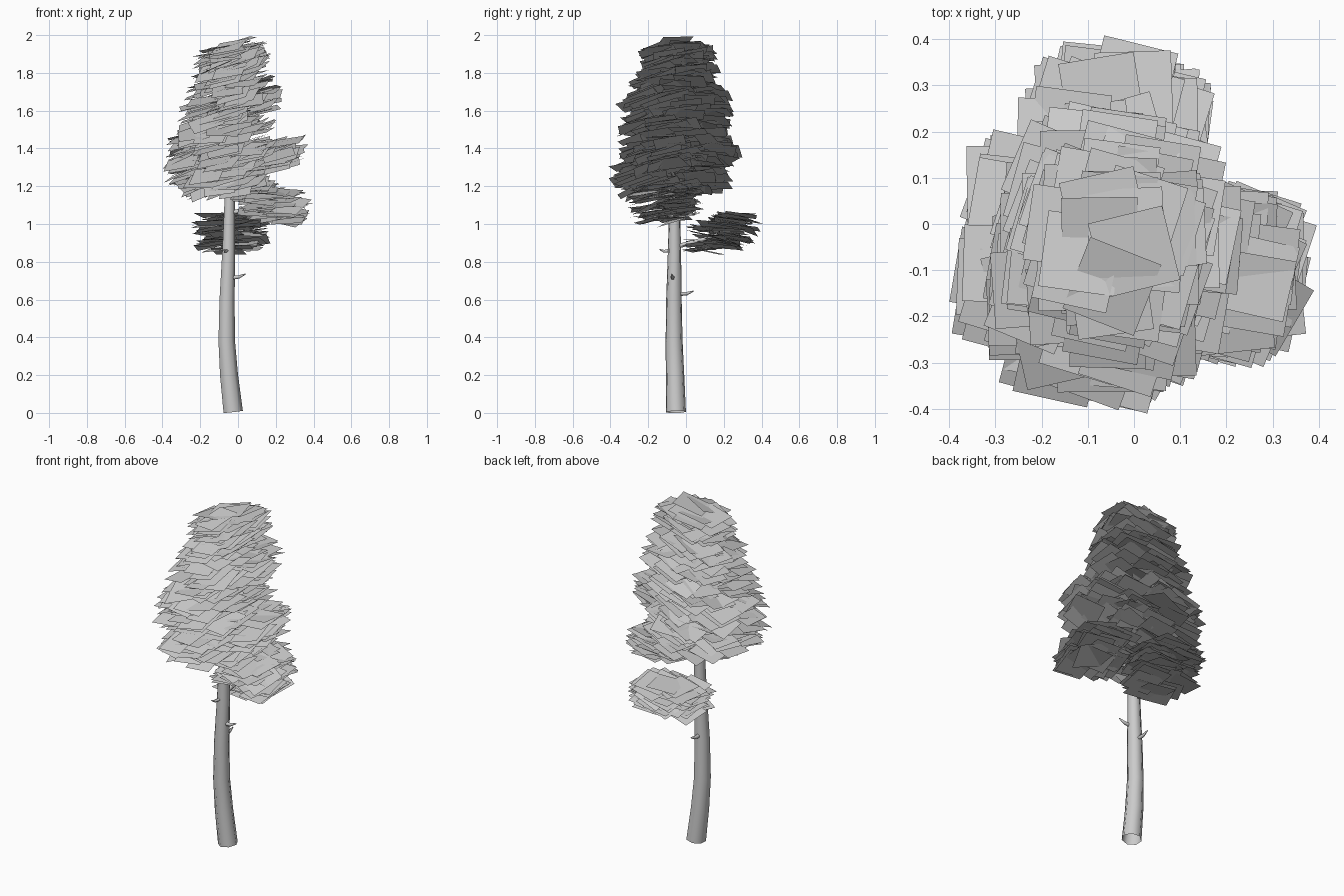
import bpy, bmesh, math, random
from mathutils import Vector

if "Cube" in bpy.data.objects:
    bpy.data.objects.remove(bpy.data.objects["Cube"])

random.seed(11)


def finish(name, bm, smooth):
    me = bpy.data.meshes.new(name)
    bm.to_mesh(me)
    bm.free()
    for p in me.polygons:
        p.use_smooth = smooth
    ob = bpy.data.objects.new(name, me)
    bpy.context.collection.objects.link(ob)
    return ob


def tube(name, path, sides):
    """Skin rings along a path of (x, y, z, radius); last ring is capped."""
    bm = bmesh.new()
    rings = []
    for i, (x, y, z, r) in enumerate(path):
        a, b = path[max(i - 1, 0)], path[min(i + 1, len(path) - 1)]
        d = (Vector(b[:3]) - Vector(a[:3])).normalized()
        ref = Vector((1, 0, 0)) if abs(d.x) < 0.6 else Vector((0, 0, 1))
        u = (ref - d * ref.dot(d)).normalized()
        v = d.cross(u)
        rings.append([bm.verts.new(Vector((x, y, z)) + r * (u * math.cos(t) + v * math.sin(t)))
                      for t in (math.tau * k / sides for k in range(sides))])
    for p, q in zip(rings, rings[1:]):
        for k in range(sides):
            n = (k + 1) % sides
            bm.faces.new((p[k], p[n], q[n], q[k]))
    bm.faces.new(rings[-1])
    return finish(name, bm, True)


def card(bm, c, sx, sy, size=0.165):
    """Square leaf card with slopes sx, sy along x and y, kept inside the bounds."""
    a = math.radians(random.gauss(-9, 9))
    h = size / 2
    cx = max(-0.305, min(0.305, c[0]))
    cy = max(-0.315, min(0.315, c[1]))
    vs = []
    for px, py in ((-h, -h), (h, -h), (h, h), (-h, h)):
        x = px * math.cos(a) - py * math.sin(a)
        y = px * math.sin(a) + py * math.cos(a)
        vs.append(bm.verts.new((cx + x, cy + y, c[2] + sx * x + sy * y)))
    bm.faces.new(vs)


def disc():
    r, t = random.random() ** 0.4, random.random() * math.tau
    return r * math.cos(t), r * math.sin(t)


# Trunk, open at the base
tube("trunk", [(-0.028, -0.053, 0.005, 0.054), (-0.05, -0.058, 0.2, 0.05),
               (-0.062, -0.063, 0.38, 0.046), (-0.06, -0.064, 0.6, 0.042),
               (-0.051, -0.061, 0.85, 0.036), (-0.045, -0.06, 1.15, 0.028),
               (-0.05, -0.06, 1.5, 0.017), (-0.03, -0.055, 1.9, 0.005)], 7)

# Broken branch stubs and boughs
for name, p, q, r in (
        ("right_stub", (-0.03, -0.07, 0.715), (0.04, -0.075, 0.735), 0.012),
        ("back_stub", (-0.06, -0.03, 0.63), (-0.06, 0.04, 0.645), 0.012),
        ("front_stub", (-0.06, -0.09, 0.858), (-0.075, -0.14, 0.865), 0.01),
        ("back_bough", (-0.05, -0.05, 0.88), (-0.04, 0.27, 0.98), 0.013),
        ("right_bough", (-0.04, -0.06, 1.06), (0.29, -0.1, 1.12), 0.013),
        ("upper_right_bough", (-0.04, -0.06, 1.25), (0.24, -0.12, 1.38), 0.012)):
    mid = [(s + e) / 2 for s, e in zip(p, q)]
    mid[2] -= 0.006
    tube(name, [(*p, r), (*mid, r * 0.8), (*q, r * 0.25)], 5)

# Main crown: extents (z, x0, x1, y0, y1) per level
levels = [(1.14, -0.26, 0.20, -0.30, 0.14), (1.22, -0.37, 0.19, -0.42, 0.29),
          (1.36, -0.42, 0.22, -0.42, 0.32), (1.50, -0.36, 0.19, -0.39, 0.26),
          (1.65, -0.33, 0.25, -0.36, 0.26), (1.80, -0.26, 0.18, -0.29, 0.20),
          (1.91, -0.24, 0.18, -0.25, 0.17), (1.98, -0.12, 0.15, -0.20, 0.10)]


def extent(z):
    for a, b in zip(levels, levels[1:]):
        if z <= b[0]:
            f = (z - a[0]) / (b[0] - a[0])
            return [p + f * (q - p) for p, q in zip(a[1:], b[1:])]


bm = bmesh.new()
count = 430
for i in range(count):
    z = 1.17 + 0.78 * (i / count) ** 1.15
    x0, x1, y0, y1 = extent(z)
    u, v = disc()
    x = (x0 + x1) / 2 + u * ((x1 - x0) / 2 - 0.085)
    y = (y0 + y1) / 2 + v * ((y1 - y0) / 2 - 0.085)
    card(bm, (x, y, z), random.gauss(0.27, 0.09),
         0.08 - 0.95 * (y + 0.04) + random.gauss(0, 0.11))
card(bm, (0.0, -0.06, 1.965), 0.3, 0.1)
finish("crown_leaves", bm, False)

# Side clusters: centre, half extents of card centres, slope in x, bough rise in x and y
for name, c, h, n, sx, rx, ry in (
        ("upper_right_leaves", (0.16, -0.10, 1.37), (0.11, 0.11, 0.07), 45, 0.28, 0.15, 0),
        ("right_leaves", (0.17, -0.10, 1.115), (0.135, 0.125, 0.075), 90, 0.05, -0.25, 0),
        ("back_leaves", (-0.04, 0.19, 0.955), (0.125, 0.125, 0.075), 80, 0.05, 0, 0.4)):
    bm = bmesh.new()
    for i in range(n):
        u, v = disc()
        x, y = u * h[0], v * h[1]
        z = c[2] + random.uniform(-1, 1) * h[2] + rx * x + ry * y
        card(bm, (c[0] + x, c[1] + y, z), sx + random.gauss(0, 0.08),
             (0.1 if c[1] < 0 else 0) - 0.6 * (c[1] + y) + random.gauss(0, 0.1))
    finish(name, bm, False)
